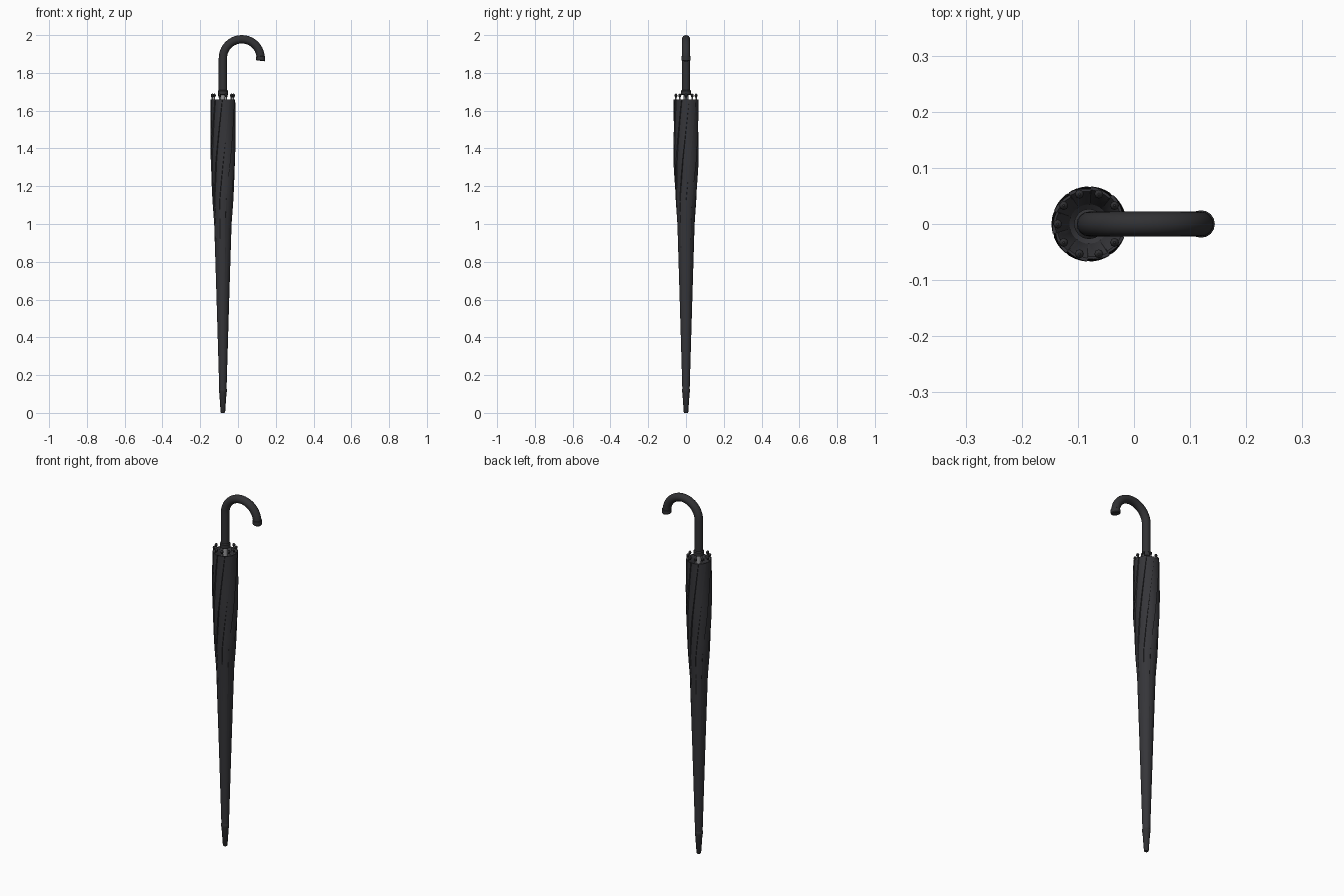
import bpy, bmesh, math
from mathutils import Vector

if "Cube" in bpy.data.objects:
    bpy.data.objects.remove(bpy.data.objects["Cube"])

AX = -0.08          # x of the umbrella shaft
RIBS = 10


def material(name, rgb):
    m = bpy.data.materials.new(name)
    m.diffuse_color = (*rgb, 1)
    m.use_nodes = True
    m.node_tree.nodes["Principled BSDF"].inputs["Base Color"].default_value = m.diffuse_color
    return m


FABRIC = material("black fabric", (0.036, 0.036, 0.041))
RUBBER = material("black handle", (0.031, 0.031, 0.034))
METAL = material("grey metal", (0.32, 0.32, 0.33))


def loft(name, rings, mat, angle=35):
    """Skin a list of equal-length closed rings and cap both ends."""
    bm = bmesh.new()
    vr = [[bm.verts.new(p) for p in r] for r in rings]
    n = len(vr[0])
    for a, b in zip(vr, vr[1:]):
        for i in range(n):
            j = (i + 1) % n
            bm.faces.new((a[i], a[j], b[j], b[i]))
    bm.faces.new(vr[0][::-1])
    bm.faces.new(vr[-1])
    bmesh.ops.recalc_face_normals(bm, faces=bm.faces)
    me = bpy.data.meshes.new(name)
    bm.to_mesh(me)
    bm.free()
    me.materials.append(mat)
    ob = bpy.data.objects.new(name, me)
    bpy.context.collection.objects.link(ob)
    bpy.context.view_layer.objects.active = ob
    ob.select_set(True)
    bpy.ops.object.shade_smooth_by_angle(angle=math.radians(angle))
    ob.select_set(False)
    return ob


def circle(r, z, n=16, x=AX, y=0.0):
    return [Vector((x + r * math.cos(2 * math.pi * i / n),
                    y + r * math.sin(2 * math.pi * i / n), z)) for i in range(n)]


def lathe(name, profile, mat, n=16, x=AX, y=0.0):
    return loft(name, [circle(r, z, n, x, y) for r, z in profile], mat)


def pleated(r, z, depth, twist):
    """Ring of overlapping flat pleats, each ending in a small step."""
    ring = []
    for k in range(RIBS):
        for f in (0.02, 0.25, 0.5, 0.75, 0.98):
            a = 2 * math.pi * (k + f) / RIBS + twist
            rr = r - depth * (1 - f)
            ring.append(Vector((AX + rr * math.cos(a), rr * math.sin(a), z)))
    return ring


# Folded canopy: tapered cone, twisted pleats above, open funnel at the top
rings = [pleated(r, z, d, 0.0) for r, z, d in (
    (0.019, 0.11, 0), (0.023, 0.25, 0), (0.034, 0.62, 0.0), (0.046, 1.0, 0.001))]
STEPS = 12
for i in range(STEPS + 1):
    t = i / STEPS
    r = 0.055 + 0.012 * min(1, t * 2.5)
    d = 0.002 + 0.006 * min(1, t * 4) - 0.003 * t
    rings.append(pleated(r, 1.12 + 0.54 * t, d, 0.9 * t))
rings += [pleated(0.061, 1.66, 0.003, 0.9), pleated(0.045, 1.635, 0.001, 0.9),
          pleated(0.035, 1.60, 0, 0.9), pleated(0.012, 1.58, 0, 0.9)]
loft("canopy", rings, FABRIC, 30)

# Ferrule at the bottom
lathe("ferrule", [(0.009, 0), (0.012, 0.004), (0.019, 0.105), (0.021, 0.112),
                  (0.021, 0.125), (0.018, 0.13)], RUBBER)

# Shaft between canopy and handle
lathe("shaft", [(0.012, 1.57), (0.012, 1.70)], METAL)

# Rib stems with ball tips
for k in range(RIBS):
    a = math.pi + 2 * math.pi * k / RIBS
    x, y = AX + 0.056 * math.cos(a), 0.056 * math.sin(a)
    lathe(f"rib_stem_{k}", [(0.004, 1.62), (0.004, 1.675)], METAL, 8, x, y)
    lathe(f"rib_tip_{k}", [(0.004, 1.670), (0.007, 1.675), (0.008, 1.681),
                           (0.006, 1.687), (0.002, 1.690)], RUBBER, 8, x, y)

# Collar under the handle
lathe("handle_collar", [(0.022, 1.682), (0.027, 1.685), (0.027, 1.705), (0.022, 1.71)], RUBBER)

# Crook handle: straight grip followed by an arc, ending in a thicker cap
HR, CX, CZ, R = 0.1, 0.02, 1.878, 0.022


def arc_ring(deg, r, n=16):
    a = math.radians(deg)
    out = Vector((math.cos(a), 0, math.sin(a)))
    c = Vector((CX, 0, CZ)) + out * HR
    return [c + out * (-r * math.cos(2 * math.pi * i / n))
            + Vector((0, r * math.sin(2 * math.pi * i / n), 0)) for i in range(n)]


grip = [[p + Vector((0, 0, 1.69 - CZ)) for p in arc_ring(180, R)]]
grip += [arc_ring(180 - i * 9, R) for i in range(21)]
loft("crook_handle", grip, RUBBER)
loft("handle_end_cap", [arc_ring(d, r) for d, r in (
    (6, 0.022), (5, 0.0245), (-6, 0.0245), (-8, 0.021))], RUBBER)
